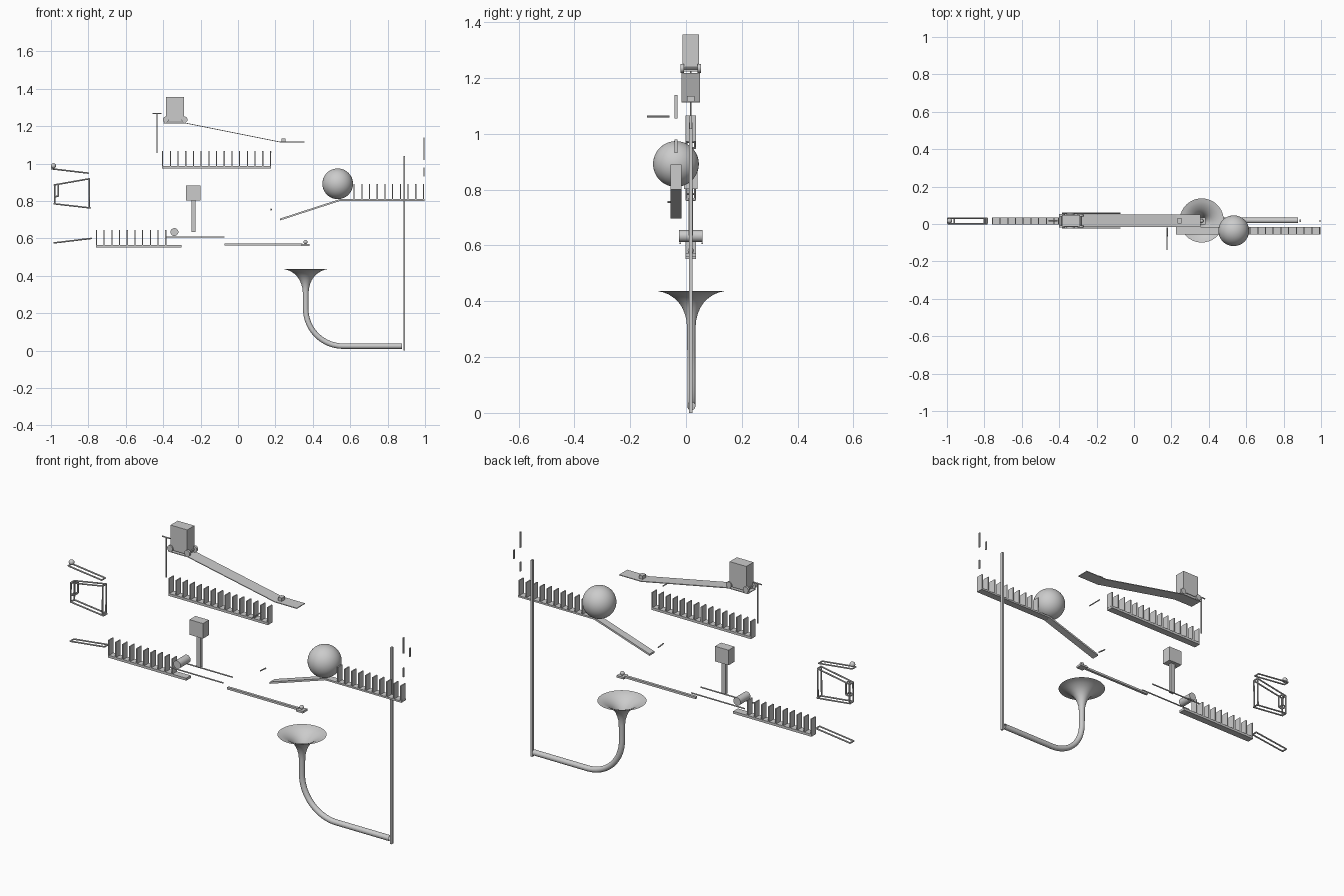
import bpy, bmesh, math
from mathutils import Vector, Matrix

if "Cube" in bpy.data.objects:
    bpy.data.objects.remove(bpy.data.objects["Cube"])

YC = 0.017   # main track plane
YF = -0.036  # front track plane


def finish(name, bm, smooth=False):
    bmesh.ops.recalc_face_normals(bm, faces=bm.faces)
    me = bpy.data.meshes.new(name)
    bm.to_mesh(me)
    bm.free()
    ob = bpy.data.objects.new(name, me)
    bpy.context.collection.objects.link(ob)
    if smooth:
        for p in me.polygons:
            p.use_smooth = True
        bpy.context.view_layer.objects.active = ob
        ob.select_set(True)
        bpy.ops.object.shade_smooth_by_angle(angle=math.radians(40))
        ob.select_set(False)
    return ob


def add_box(bm, x0, x1, y0, y1, z0, z1):
    m = Matrix.Translation(((x0 + x1) / 2, (y0 + y1) / 2, (z0 + z1) / 2))
    bmesh.ops.create_cube(bm, size=1, matrix=m @ Matrix.Diagonal((x1 - x0, y1 - y0, z1 - z0, 1)))


def box(name, *b):
    bm = bmesh.new()
    add_box(bm, *b)
    return finish(name, bm)


def add_rod(bm, a, b, r, seg=8):
    a, b = Vector(a), Vector(b)
    m = Matrix.Translation((a + b) / 2) @ (b - a).to_track_quat('Z', 'Y').to_matrix().to_4x4()
    bmesh.ops.create_cone(bm, cap_ends=True, segments=seg, radius1=r, radius2=r,
                          depth=(b - a).length, matrix=m)


def rod(name, a, b, r, seg=8):
    bm = bmesh.new()
    add_rod(bm, a, b, r, seg)
    return finish(name, bm, True)


def ball(name, c, r, seg=32):
    bm = bmesh.new()
    bmesh.ops.create_uvsphere(bm, u_segments=seg, v_segments=seg // 2, radius=r,
                              matrix=Matrix.Translation(c))
    return finish(name, bm, True)


def strip(name, pts, y, half, t):
    """Bent plank: centre line in xz, given half width and thickness below."""
    bm = bmesh.new()
    loop = pts + [(x, z - t) for x, z in reversed(pts)]
    f = bm.faces.new([bm.verts.new((x, y - half, z)) for x, z in loop])
    ext = bmesh.ops.extrude_face_region(bm, geom=[f])
    bmesh.ops.translate(bm, vec=(0, 2 * half, 0),
                        verts=[v for v in ext['geom'] if isinstance(v, bmesh.types.BMVert)])
    return finish(name, bm)


def dominoes(name, x0, n, y, z):
    bm = bmesh.new()
    for i in range(n):
        x = x0 + i * 0.0412
        add_box(bm, x - 0.003, x + 0.003, y - 0.019, y + 0.019, z, z + 0.08)
    return finish(name, bm)


def rail_pair(name, a, b, r=0.004):
    """Two parallel rails in the xz plane with end ties."""
    bm = bmesh.new()
    ys = (YC - 0.015, YC + 0.015)
    for y in ys:
        add_rod(bm, (a[0], y, a[1]), (b[0], y, b[1]), r)
    for p in (a, b):
        add_rod(bm, (p[0], ys[0], p[1]), (p[0], ys[1], p[1]), r)
    return finish(name, bm, True)


# Domino rows and shelves
box("upper_shelf", -0.406, 0.176, YC - 0.019, YC + 0.019, 0.973, 0.986)
dominoes("upper_dominoes", -0.403, 15, YC, 0.986)
box("lower_shelf", -0.76, -0.302, YC - 0.019, YC + 0.019, 0.551, 0.564)
dominoes("lower_dominoes", -0.757, 10, YC, 0.564)
box("right_shelf", 0.545, 0.996, YF - 0.019, YF + 0.019, 0.801, 0.81)
dominoes("right_dominoes", 0.621, 10, YF, 0.81)

# Large ball and its chute
ball("large_ball", (0.533, YF, 0.892), 0.082, 48)
strip("ball_chute", [(0.225, 0.706), (0.545, 0.81)], YF, 0.02, 0.01)

# Car ramp and car
strip("car_ramp", [(-0.398, 1.219), (-0.283, 1.219), (0.227, 1.117), (0.356, 1.117)], YC, 0.034, 0.004)
box("ramp_stop", 0.232, 0.254, 0.003, 0.031, 1.117, 1.135)
box("car_weight", -0.386, -0.289, YC - 0.03, YC + 0.03, 1.235, 1.357)
box("car_bed", -0.386, -0.286, YC - 0.026, YC + 0.026, 1.224, 1.236)
bm = bmesh.new()
for x in (-0.386, -0.286):
    for s in (-1, 1):
        add_rod(bm, (x, YC + s * 0.024, 1.235), (x, YC + s * 0.036, 1.235), 0.016, 24)
    add_rod(bm, (x, YC - 0.03, 1.235), (x, YC + 0.03, 1.235), 0.004)
finish("car_wheels", bm, True)

# Hanging trigger arm
rod("trigger_arm", (-0.433, YC, 1.057), (-0.433, YC, 1.268), 0.0035)
rod("trigger_bar", (-0.456, YC, 1.268), (-0.41, YC, 1.268), 0.0035)

# Marble zigzag track
ball("marble", (-0.987, YC, 0.988), 0.014, 24)
rail_pair("track_1", (-0.996, 0.972), (-0.8, 0.949))
rail_pair("track_2", (-0.982, 0.886), (-0.794, 0.919))
rail_pair("track_3", (-0.983, 0.785), (-0.79, 0.763))
rail_pair("track_4", (-0.984, 0.576), (-0.784, 0.6))
rail_pair("track_right_drop", (-0.794, 0.92), (-0.796, 0.767))
rail_pair("track_left_drop", (-0.98, 0.886), (-0.981, 0.785))
rail_pair("track_gate", (-0.96, 0.888), (-0.96, 0.827))
rail_pair("track_gate_foot", (-0.96, 0.827), (-0.98, 0.822))

# Roller on two rails
rod("roller", (-0.34, YC - 0.042, 0.634), (-0.34, YC + 0.042, 0.634), 0.021, 32)
for side, y in (("front", -0.021), ("back", 0.058)):
    rod("roller_rail_" + side, (-0.385, y, 0.608), (-0.072, y, 0.608), 0.0035)

# Hammer
box("hammer_head", -0.279, -0.2, YC - 0.025, YC + 0.025, 0.803, 0.883)
for i, x in enumerate((-0.244, -0.232)):
    box("hammer_shaft_%d" % i, x - 0.0058, x + 0.0058, YC - 0.008, YC + 0.008, 0.635, 0.803)

# Balance bar with cup and small ball
box("balance_bar", -0.072, 0.345, YC - 0.007, YC + 0.007, 0.562, 0.573)
box("balance_cup", 0.34, 0.381, YC - 0.019, YC + 0.019, 0.56, 0.571)
ball("balance_ball", (0.361, YC, 0.581), 0.011, 16)

# Small loose sticks
rod("peg_upper", (0.177, -0.14, 1.062), (0.177, -0.06, 1.062), 0.003)
rod("peg_lower", (0.177, -0.066, 0.756), (0.177, -0.02, 0.752), 0.0035)
for name, y, z0, z1 in (("stick_top", YF, 1.056, 1.14), ("stick_middle", YC, 1.018, 1.065),
                        ("stick_low", YF, 0.931, 0.98)):
    box(name, 0.993, 0.998, y - 0.005, y + 0.005, z0, z1)

# Tall pole
box("tall_pole", 0.884, 0.894, YC - 0.007, YC + 0.007, 0.0, 1.04)

# Funnel horn: swept rings, (x, z, tilt, radius)
HX, R = 0.362, 0.2
rings = [(HX, z, 0, r) for r, z in ((0.118, 0.436), (0.1, 0.432), (0.082, 0.425), (0.062, 0.412),
                                    (0.046, 0.397), (0.033, 0.378), (0.024, 0.357),
                                    (0.018, 0.335), (0.0155, 0.31))]
rings += [(HX + R - R * math.cos(a), 0.024 + R - R * math.sin(a), a, 0.0145)
          for a in (math.pi / 2 * i / 16 for i in range(17))]
rings.append((0.878, 0.024, math.pi / 2, 0.0145))
bm = bmesh.new()
N, prev = 40, None
for x, z, a, r in rings:
    cur = []
    for k in range(N):
        t = 2 * math.pi * k / N
        u, v = r * math.cos(t), r * math.sin(t)
        cur.append(bm.verts.new((x + u * math.cos(a), YC + 0.002 + v, z + u * math.sin(a))))
    if prev:
        for k in range(N):
            bm.faces.new((prev[k], prev[(k + 1) % N], cur[(k + 1) % N], cur[k]))
    prev = cur
finish("funnel_horn", bm, True)
